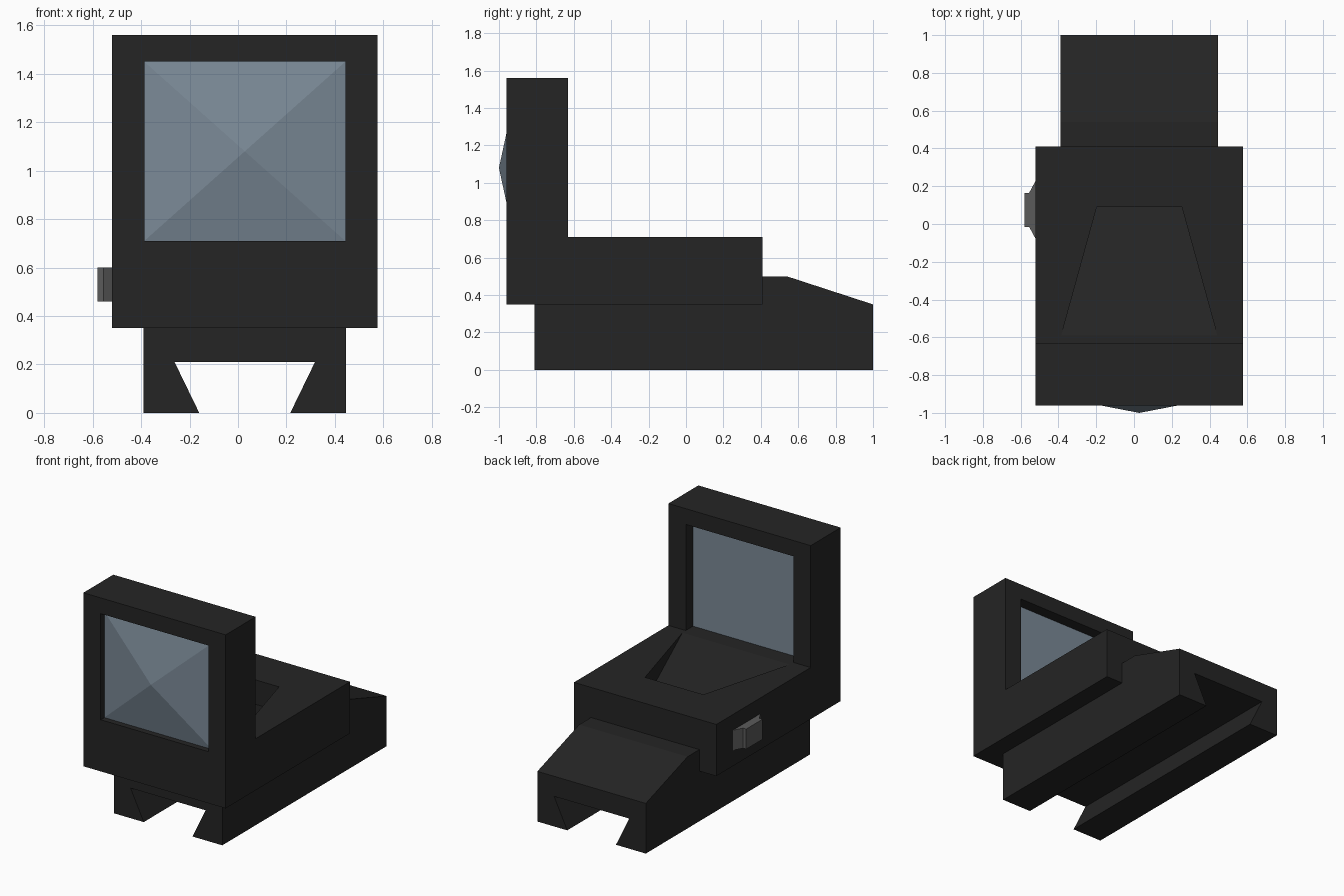
import bpy, bmesh
from mathutils import Vector

if "Cube" in bpy.data.objects:
    bpy.data.objects.remove(bpy.data.objects["Cube"])

CX = 0.028  # centre of the sight across x


def material(name, rgb):
    m = bpy.data.materials.new(name)
    m.diffuse_color = (*rgb, 1.0)
    m.use_nodes = True
    m.node_tree.nodes["Principled BSDF"].inputs["Base Color"].default_value = m.diffuse_color
    return m


black = material("matte black", (0.018, 0.018, 0.018))
glass = material("blue grey glass", (0.195, 0.25, 0.305))
grey = material("dark grey", (0.105, 0.105, 0.105))


def prism(pts, axis, a, b):
    """Extrude a 2D outline along an axis from a to b (outline uses the other two axes in order)."""
    bm = bmesh.new()
    verts = []
    for p in pts:
        co = list(p)
        co.insert(axis, a)
        verts.append(bm.verts.new(co))
    face = bm.faces.new(verts)
    new = bmesh.ops.extrude_face_region(bm, geom=[face])["geom"]
    offset = Vector((0, 0, 0))
    offset[axis] = b - a
    bmesh.ops.translate(bm, vec=offset, verts=[v for v in new if isinstance(v, bmesh.types.BMVert)])
    bmesh.ops.recalc_face_normals(bm, faces=bm.faces)
    return bm


def slice_off(bm, point, normal):
    """Remove everything on the normal side of a plane and close the cut."""
    geom = bm.verts[:] + bm.edges[:] + bm.faces[:]
    cut = bmesh.ops.bisect_plane(bm, geom=geom, dist=1e-5, plane_co=point,
                                 plane_no=normal, clear_outer=True)["geom_cut"]
    bmesh.ops.holes_fill(bm, edges=[e for e in cut if isinstance(e, bmesh.types.BMEdge)])


def finish(bm, name, mat):
    bmesh.ops.recalc_face_normals(bm, faces=bm.faces)
    me = bpy.data.meshes.new(name)
    bm.to_mesh(me)
    bm.free()
    me.materials.append(mat)
    ob = bpy.data.objects.new(name, me)
    bpy.context.collection.objects.link(ob)
    return ob


def cut_out(ob, cutter):
    mod = ob.modifiers.new("cut", "BOOLEAN")
    mod.operation = "DIFFERENCE"
    mod.solver = "EXACT"
    mod.object = cutter
    bpy.context.view_layer.objects.active = ob
    bpy.ops.object.modifier_apply(modifier=mod.name)
    bpy.data.objects.remove(cutter)


# Rail mount: mirrored dovetail section, sloped at the back
half = [(0.188, 0), (0.418, 0), (0.418, 0.5)]
notch = (0.29, 0.21)
right = [notch] + half
outline = [(CX + x, z) for x, z in right] + [(CX - x, z) for x, z in reversed(right)]
bm = prism(outline, 1, -0.81, 1.0)
slice_off(bm, (0, 0.54, 0.5), (0, 0.15, 0.46))
finish(bm, "rail_mount", black)

# Housing: L-shaped side outline
housing = finish(prism([(-0.96, 0.35), (0.41, 0.35), (0.41, 0.71), (-0.63, 0.71),
                        (-0.63, 1.56), (-0.96, 1.56)], 0, -0.521, 0.577),
                 "housing", black)

# Window opening through the hood
x0, x1, z0, z1 = CX - 0.415, CX + 0.415, 0.71, 1.45
window = [(x0, z0), (x1, z0), (x1, z1), (x0, z1)]
cut_out(housing, finish(prism(window, 1, -1.2, -0.4), "window_cutter", black))

# Beam channel in the deck: widens and rises towards the lens
bm = prism([(CX - 0.413, -0.59), (CX + 0.413, -0.59),
            (CX + 0.225, 0.09), (CX - 0.225, 0.09)], 2, 0.45, 0.8)
slice_off(bm, (0, 0.09, 0.54), (0, -0.17, -0.68))
cut_out(housing, finish(bm, "channel_cutter", black))

# Lens: thick pane with a shallow pointed front
bm = prism(window, 1, -0.92, -0.71)
front = min(bm.faces, key=lambda f: f.calc_center_median().y)
tip = bmesh.ops.poke(bm, faces=[front])["verts"][0]
tip.co.y = -1.0
finish(bm, "lens", glass)

# Side button with flared base
finish(prism([(-0.52, -0.08), (-0.555, -0.015), (-0.58, -0.015), (-0.58, 0.165),
              (-0.555, 0.165), (-0.52, 0.23)], 2, 0.46, 0.6), "side_button", grey)
